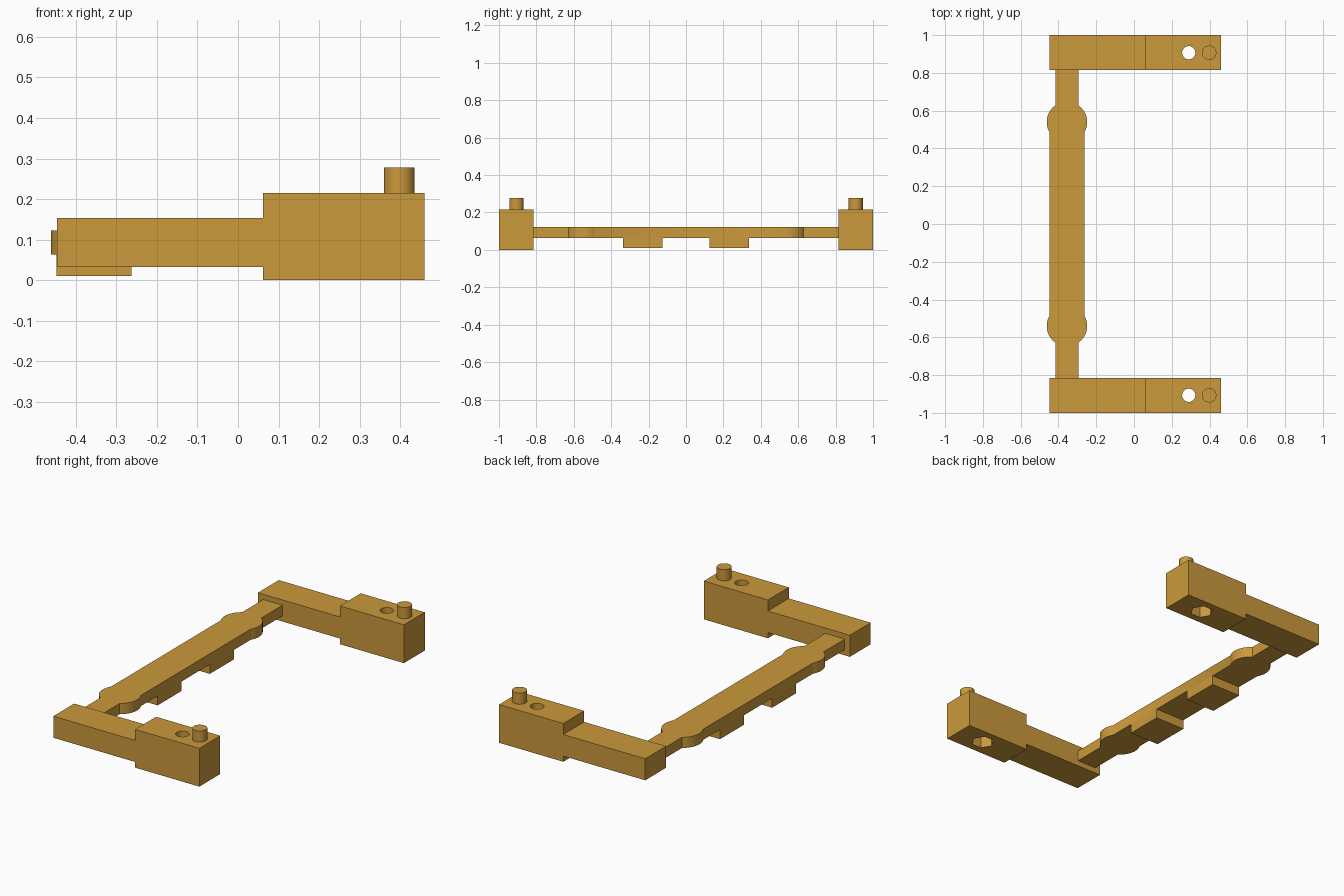
import bpy, bmesh
from math import sin, cos, asin, acos, pi, radians

if "Cube" in bpy.data.objects:
    bpy.data.objects.remove(bpy.data.objects["Cube"])

mat = bpy.data.materials.new("amber")
mat.diffuse_color = (0.60, 0.32, 0.045, 1)
mat.use_nodes = True
mat.node_tree.nodes["Principled BSDF"].inputs["Base Color"].default_value = mat.diffuse_color


def prism(name, pts, axis, lo, hi):
    """Extrude a 2D outline along axis: 'z' takes (x, y), 'y' takes (x, z)."""
    put = (lambda p, t: (p[0], p[1], t)) if axis == 'z' else (lambda p, t: (p[0], t, p[1]))
    bm = bmesh.new()
    face = bm.faces.new([bm.verts.new(put(p, lo)) for p in pts])
    ext = bmesh.ops.extrude_face_region(bm, geom=[face])
    step = (0, 0, hi - lo) if axis == 'z' else (0, hi - lo, 0)
    bmesh.ops.translate(bm, vec=step, verts=[v for v in ext['geom'] if isinstance(v, bmesh.types.BMVert)])
    bmesh.ops.recalc_face_normals(bm, faces=bm.faces)
    me = bpy.data.meshes.new(name)
    bm.to_mesh(me)
    bm.free()
    me.materials.append(mat)
    ob = bpy.data.objects.new(name, me)
    bpy.context.collection.objects.link(ob)
    return ob


def ring(x, y, r, n):
    return [(x + r * cos(2 * pi * i / n), y + r * sin(2 * pi * i / n)) for i in range(n)]


def activate(ob):
    bpy.ops.object.select_all(action='DESELECT')
    ob.select_set(True)
    bpy.context.view_layer.objects.active = ob


def smooth(ob):
    activate(ob)
    bpy.ops.object.shade_smooth_by_angle(angle=radians(30))


def cut(ob, cutter):
    mod = ob.modifiers.new("cut", 'BOOLEAN')
    mod.operation, mod.solver, mod.object = 'DIFFERENCE', 'EXACT', cutter
    activate(ob)
    bpy.ops.object.modifier_apply(modifier=mod.name)
    bpy.data.objects.remove(cutter)


# Side arms: slim bar stepping up to a thick block, with peg, screw hole and hex nut pocket
arm_profile = [(-0.447, 0.032), (0.062, 0.032), (0.062, 0), (0.46, 0),
               (0.46, 0.215), (0.062, 0.215), (0.062, 0.153), (-0.447, 0.153)]
for side, s in (("front", -1), ("back", 1)):
    yc = s * 0.907
    arm = prism(side + "_arm", arm_profile, 'y', s * 0.815, s * 1.0)
    cut(arm, prism("hole_cutter", ring(0.29, yc, 0.035, 48), 'z', -0.1, 0.4))
    cut(arm, prism("nut_cutter", ring(0.29, yc, 0.06, 6), 'z', -0.1, 0.07))
    smooth(arm)
    peg = prism(side + "_peg", ring(0.398, yc, 0.038, 48), 'z', 0.215, 0.278)
    smooth(peg)

# Cross rail: one outline with narrow ends and round bulges
cx, cy, r = -0.355, 0.54, 0.107
narrow, wide = 0.06, 0.0925
a0, a1 = -acos(wide / r), acos(narrow / r)
arc = [(r * cos(a), cy + r * sin(a)) for a in [a0 + (a1 - a0) * i / 16 for i in range(17)]]
quarter = arc + [(narrow, 0.815)]
right = [(x, -y) for x, y in reversed(quarter)] + quarter
outline = [(cx + x, y) for x, y in right] + [(cx - x, y) for x, y in reversed(right)]
smooth(prism("cross_rail", outline, 'z', 0.063, 0.123))

# Pads under the rail
for side, s in (("front", -1), ("back", 1)):
    pad = [(cx - wide, s * 0.125), (cx + wide, s * 0.125), (cx + wide, s * 0.338), (cx - wide, s * 0.338)]
    prism(side + "_pad", pad, 'z', 0.01, 0.063)
